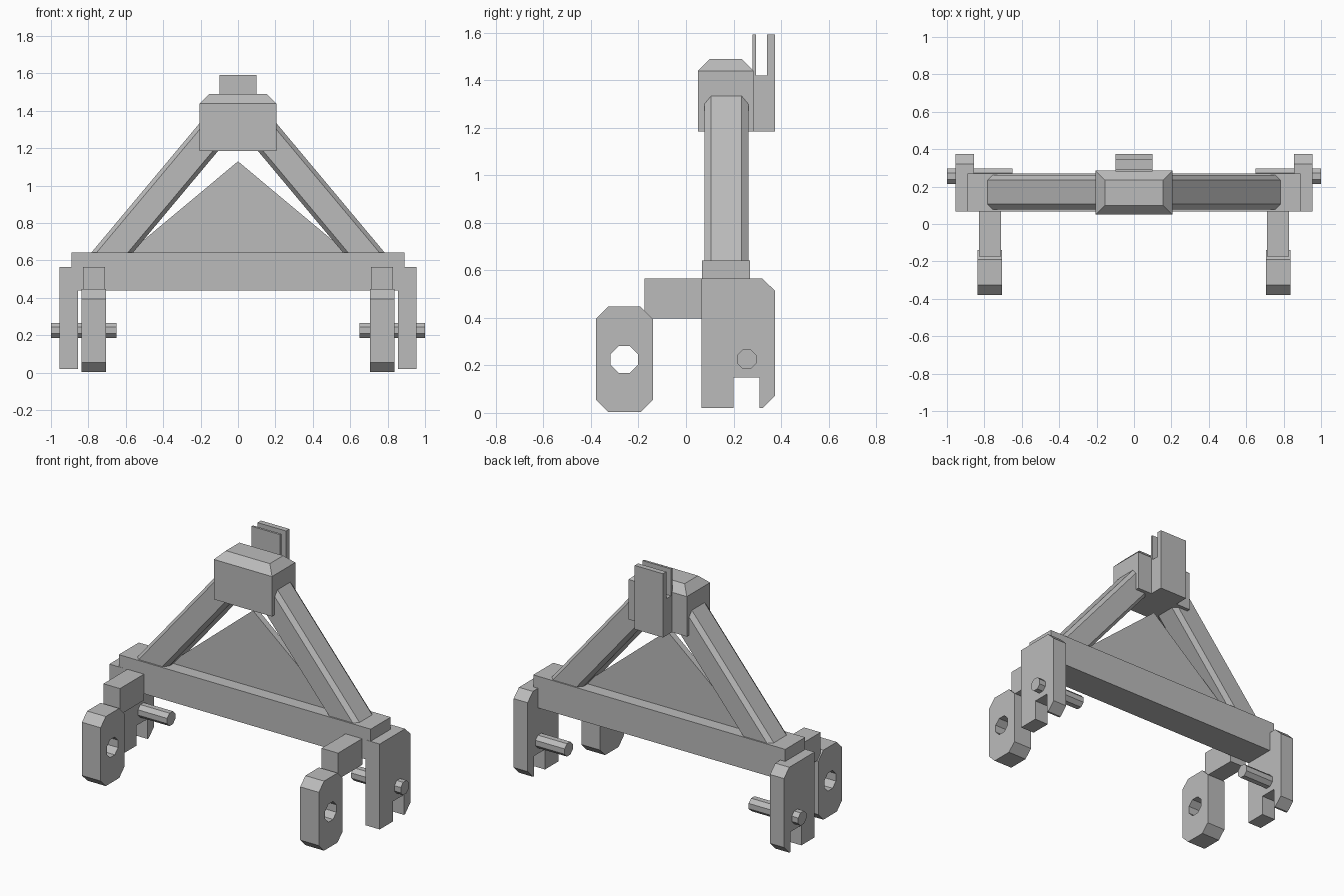
import bpy
import bmesh
import math

cube = bpy.data.objects.get("Cube")
if cube:
    bpy.data.objects.remove(cube, do_unlink=True)

steel = bpy.data.materials.new("grey_steel")
steel.use_nodes = True
GREY = (0.5, 0.5, 0.5, 1)
steel.diffuse_color = GREY
steel.node_tree.nodes["Principled BSDF"].inputs["Base Color"].default_value = GREY


def finish(name, bm, mirror=False):
    bmesh.ops.recalc_face_normals(bm, faces=bm.faces[:])
    mesh = bpy.data.meshes.new(name)
    bm.to_mesh(mesh)
    bm.free()
    mesh.materials.append(steel)
    obj = bpy.data.objects.new(name, mesh)
    bpy.context.collection.objects.link(obj)
    if mirror:
        obj.modifiers.new("mirror", 'MIRROR').use_axis = (True, False, False)
    return obj


def loft(name, rings, mirror=False, closed=False):
    """Join matching rings of points; cap the ends, or close into a tube."""
    bm = bmesh.new()
    loops = [[bm.verts.new(p) for p in ring] for ring in rings]
    n = len(loops[0])
    pairs = list(zip(loops, loops[1:]))
    if closed:
        pairs.append((loops[-1], loops[0]))
    else:
        bm.faces.new(loops[0])
        bm.faces.new(loops[-1])
    for a, b in pairs:
        for i in range(n):
            j = (i + 1) % n
            bm.faces.new((a[i], a[j], b[j], b[i]))
    return finish(name, bm, mirror)


def rect(x, y0, y1, z):
    return [(-x, y0, z), (x, y0, z), (x, y1, z), (-x, y1, z)]


def chamfered(a0, a1, b0, b1, c):
    """Rectangle with four cut corners, counter-clockwise from lower right."""
    return [(a1 - c, b0), (a1, b0 + c), (a1, b1 - c), (a1 - c, b1),
            (a0 + c, b1), (a0, b1 - c), (a0, b0 + c), (a0 + c, b0)]


def octagon(cy, cz, apothem):
    r = apothem / math.cos(math.pi / 8)
    return [(cy + r * math.cos(a), cz + r * math.sin(a))
            for a in (math.pi * (2 * k - 3) / 8 for k in range(8))]


def along_x(profile, x):
    return [(x, y, z) for y, z in profile]


def side_prism(name, profile, x0, x1, mirror=False):
    return loft(name, [along_x(profile, x0), along_x(profile, x1)], mirror)


# Main crossbar
loft("crossbar", [rect(0.89, 0.068, 0.27, z) for z in (0.44, 0.642)])

# Slanted arms: cut-corner section leaning towards the middle
section = chamfered(0.563, 0.786, 0.078, 0.262, 0.028)
arm_rings = []
for z in (0.63, 1.4):
    shift = 0.837 * (z - 0.64)
    arm_rings.append([(x - shift, y, z) for x, y in section])
loft("slanted_arms", arm_rings, mirror=True)

# Triangular web between the arms
loft("triangular_web", [[(-0.587, y, 0.64), (0.587, y, 0.64), (0, y, 1.13)]
                        for y in (0.15, 0.19)])

# Head block with sloped top
loft("head_block", [rect(0.205, 0.05, 0.285, 1.185),
                    rect(0.205, 0.05, 0.285, 1.44),
                    rect(0.155, 0.1, 0.235, 1.49)])

# Slotted top hitch behind the head
hitch = [(0.28, 1.185), (0.375, 1.185), (0.375, 1.592), (0.341, 1.592),
         (0.341, 1.42), (0.294, 1.42), (0.294, 1.592), (0.28, 1.592)]
side_prism("top_hitch", hitch, -0.1, 0.1)

# Side plates with a notch in the lower edge
plate = [(0.066, 0.02), (0.2, 0.02), (0.2, 0.148), (0.31, 0.148),
         (0.31, 0.02), (0.322, 0.02), (0.375, 0.073), (0.375, 0.513),
         (0.322, 0.565), (0.066, 0.565)]
side_prism("side_plates", plate, 0.856, 0.955, mirror=True)

# Pins through the side plates
side_prism("hitch_pins", octagon(0.255, 0.226, 0.041), 0.65, 1.0, mirror=True)

# Blocks carrying the front eyes
block = [(-0.174, 0.398), (0.07, 0.398), (0.07, 0.565), (-0.174, 0.565)]
side_prism("front_blocks", block, 0.712, 0.829, mirror=True)

# Front eyes: cut-corner plates with an octagonal hole
outer = chamfered(-0.379, -0.139, 0.003, 0.447, 0.052)
hole = octagon(-0.26, 0.225, 0.057)
loft("front_eyes", [along_x(outer, 0.705), along_x(outer, 0.837),
                    along_x(hole, 0.837), along_x(hole, 0.705)],
     mirror=True, closed=True)
